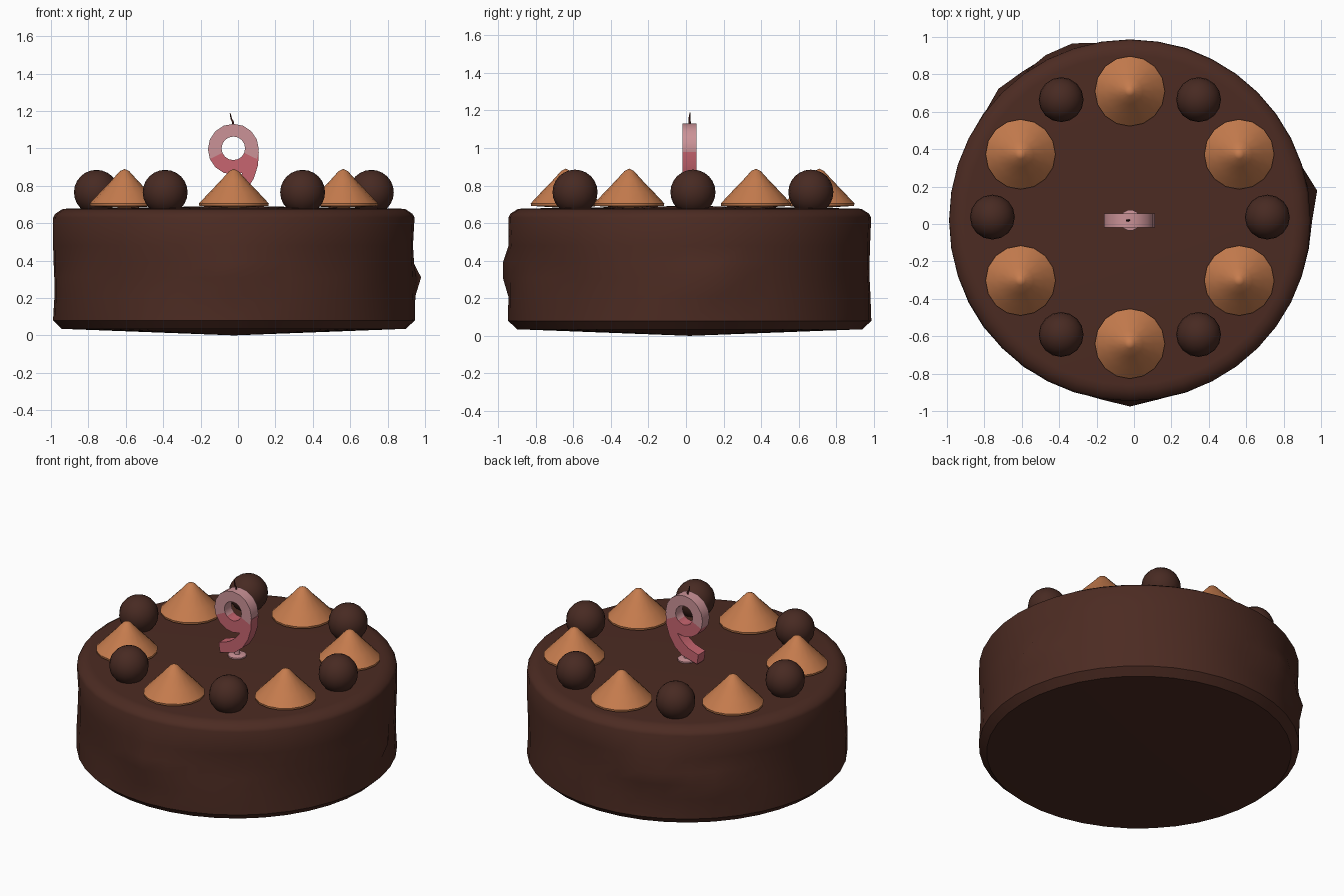
import bpy, bmesh, math
from mathutils import Vector

if "Cube" in bpy.data.objects:
    bpy.data.objects.remove(bpy.data.objects["Cube"])

CX, CY = -0.022, 0.025


def mat(name, rgb):
    m = bpy.data.materials.new(name)
    m.diffuse_color = (*rgb, 1)
    m.use_nodes = True
    m.node_tree.nodes["Principled BSDF"].inputs["Base Color"].default_value = m.diffuse_color
    return m


CHOC = mat("chocolate_icing", (0.072, 0.024, 0.016))
BALL = mat("dark_chocolate", (0.064, 0.023, 0.016))
CREAM = mat("caramel_cream", (0.56, 0.20, 0.075))
PINK = mat("pale_pink_wax", (0.60, 0.29, 0.31))
ROSE = mat("rose_wax", (0.57, 0.13, 0.16))
WICK = mat("burnt_wick", (0.06, 0.012, 0.01))


def finish(name, bm, mats, angle=40):
    bmesh.ops.remove_doubles(bm, verts=bm.verts, dist=1e-5)
    bmesh.ops.recalc_face_normals(bm, faces=bm.faces)
    me = bpy.data.meshes.new(name)
    bm.to_mesh(me)
    bm.free()
    ob = bpy.data.objects.new(name, me)
    bpy.context.collection.objects.link(ob)
    for m in mats:
        me.materials.append(m)
    bpy.ops.object.select_all(action='DESELECT')
    ob.select_set(True)
    bpy.context.view_layer.objects.active = ob
    bpy.ops.object.shade_smooth_by_angle(angle=math.radians(angle))
    return ob


def lathe(name, profile, n, x, y, m, bump=None, angle=40):
    """Revolve (radius, z) points; first and last may lie on the axis."""
    bm = bmesh.new()
    rings = []
    for r, z in profile:
        if r == 0:
            rings.append([bm.verts.new((x, y, z))])
            continue
        ring = []
        for i in range(n):
            a = 2 * math.pi * i / n
            rr = r + (bump(a, z) if bump else 0)
            ring.append(bm.verts.new((x + rr * math.cos(a), y + rr * math.sin(a), z)))
        rings.append(ring)
    for a, b in zip(rings, rings[1:]):
        for i in range(n):
            j = (i + 1) % n
            f = [a[i % len(a)], a[j % len(a)], b[j % len(b)], b[i % len(b)]]
            bm.faces.new(list(dict.fromkeys(f)))
    return finish(name, bm, [m], angle)


# Cake body with uneven icing on its side
LUMPS = [(8, .31, .055), (270, .35, .04), (112, .36, .055), (132, .30, .035),
         (232, .42, .015), (200, .38, -.02), (305, .40, -.012), (60, .3, -.012)]


def icing(a, z):
    if z < 0.1 or z > 0.6:
        return 0
    d = 0.005 * math.sin(5 * a + 9 * z) - 0.004
    for deg, h, amp in LUMPS:
        t = (a - math.radians(deg) + math.pi) % (2 * math.pi) - math.pi
        d += amp * math.exp(-(t / 0.11) ** 2 - ((z - h) / 0.07) ** 2)
    return d


lathe("cake_body", [(0, 0), (0.92, 0.035), (0.967, 0.08), (0.968, 0.21), (0.966, 0.31),
                    (0.966, 0.39), (0.966, 0.48), (0.966, 0.63), (0.955, 0.65),
                    (0.915, 0.676), (0.88, 0.678), (0, 0.692)], 40, CX, CY - 0.005, CHOC, icing)

# Cream cones and chocolate balls alternate around the rim
for k in range(6):
    a = math.radians(30 + 60 * k)
    lathe(f"cream_cone_{k + 1}", [(0, 0.68), (0.185, 0.692), (0.187, 0.705), (0.13, 0.766),
                                  (0.07, 0.828), (0.025, 0.878), (0, 0.89)], 16,
          CX + 0.675 * math.cos(a), CY + 0.01 + 0.675 * math.sin(a), CREAM)
    a = math.radians(60 * k)
    bm = bmesh.new()
    bmesh.ops.create_uvsphere(bm, u_segments=16, v_segments=12, radius=0.12)
    bmesh.ops.translate(bm, verts=bm.verts, vec=(CX + 0.735 * math.cos(a),
                        CY + 0.012 + 0.725 * math.sin(a), 0.765))
    finish(f"chocolate_ball_{k + 1}", bm, [BALL], 60)


# Number candle: flat ring plus a curling tail
def strip(bm, outer, inner, closed):
    y0, y1 = -0.018, 0.056
    secs = []
    for (ox, oz), (ix, iz) in zip(outer, inner):
        secs.append([bm.verts.new(p) for p in
                     ((ox, y0, oz), (ox, y1, oz), (ix, y1, iz), (ix, y0, iz))])
    n = len(secs)
    for s in range(n if closed else n - 1):
        a, b = secs[s], secs[(s + 1) % n]
        for i in range(4):
            j = (i + 1) % 4
            f = bm.faces.new((a[i], a[j], b[j], b[i]))
            z = sum(v.co.z for v in f.verts) / 4
            f.material_index = 1 if z < 0.955 else 0
    if not closed:
        for s in (secs[0], secs[-1]):
            bm.faces.new(s).material_index = 1


bm = bmesh.new()
angs = [2 * math.pi * i / 16 for i in range(16)]
strip(bm, [(-0.025 + 0.136 * math.cos(a), 0.995 + 0.136 * math.sin(a)) for a in angs],
      [(-0.025 + 0.063 * math.cos(a), 1.0 + 0.063 * math.sin(a)) for a in angs], True)
strip(bm, [(0.111, 0.98), (0.107, 0.91), (0.085, 0.84), (0.045, 0.775), (-0.01, 0.73), (-0.12, 0.70)],
      [(0.04, 0.97), (0.038, 0.91), (0.02, 0.86), (-0.015, 0.82), (-0.055, 0.79), (-0.13, 0.765)], False)
finish("number_candle", bm, [PINK, ROSE], 40)

# Candle foot and stem
lathe("candle_foot", [(0, 0.685), (0.056, 0.685), (0.056, 0.70), (0.018, 0.706),
                      (0.016, 0.75), (0, 0.75)], 14, -0.02, 0.02, PINK)

# Kinked wick
cu = bpy.data.curves.new("wick", 'CURVE')
cu.dimensions = '3D'
cu.bevel_depth = 0.005
cu.bevel_resolution = 1
cu.use_fill_caps = True
sp = cu.splines.new('POLY')
pts = [(-0.028, 0.02, 1.12), (-0.026, 0.02, 1.14), (-0.036, 0.018, 1.158), (-0.042, 0.022, 1.188)]
sp.points.add(len(pts) - 1)
for p, c, r in zip(sp.points, pts, (1.2, 1.1, 1, 0.5)):
    p.co = (*c, 1)
    p.radius = r
wick = bpy.data.objects.new("wick", cu)
bpy.context.collection.objects.link(wick)
cu.materials.append(WICK)
